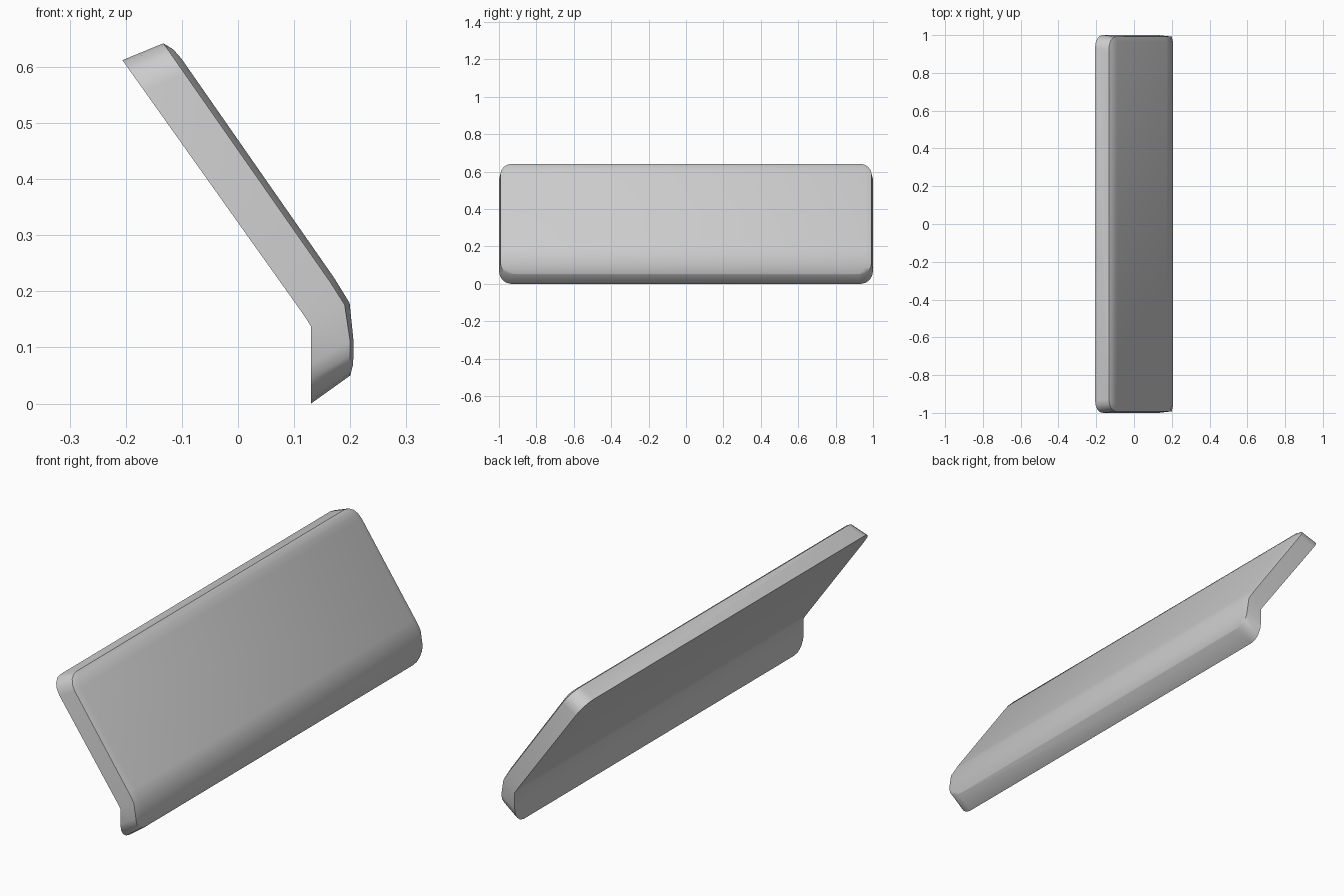
import bpy, bmesh, math
from mathutils import Vector

default = bpy.data.objects.get("Cube")
if default:
    bpy.data.objects.remove(default, do_unlink=True)

RADIUS = 0.065   # corner rounding of the panel outline
INSET = 0.03     # width of the soft rim around the front
STEPS = 5

# Cross-section stations from top to bottom: back point, front rim point, crown offset (x, z)
STATIONS = [
    ((-0.206, 0.612), (-0.133, 0.642), (0.009, 0.006)),
    ((0.115, 0.161), (0.164, 0.217), (0.008, 0.006)),
    ((0.130, 0.138), (0.190, 0.176), (0.009, 0.003)),
    ((0.130, 0.070), (0.200, 0.110), (0.006, 0.000)),
    ((0.130, 0.000), (0.200, 0.050), (0.006, 0.000)),
]


def station(u):
    """Interpolate the cross-section at station number u."""
    i = min(int(u), len(STATIONS) - 2)
    return [Vector(a).lerp(Vector(b), u - i)
            for a, b in zip(STATIONS[i], STATIONS[i + 1])]


# Rows down the panel: (station, distance from end, half width)
corner = []
for k in range(STEPS):
    a = math.pi / 2 * k / (STEPS - 1)
    corner.append((RADIUS * (1 - math.cos(a)), 1 - RADIUS * (1 - math.sin(a))))
length = (Vector(STATIONS[0][1]) - Vector(STATIONS[1][1])).length
rows = [(d / length, d, w) for d, w in corner]
rows += [(1, RADIUS, 1), (2, RADIUS, 1)]
rows += [(4 - d / RADIUS, d, w) for d, w in reversed(corner)]

# Bent panel: one closed ring of points per row, bridged together
bm = bmesh.new()
rings = []
for u, d, w in rows:
    back, rim, lift = station(u)
    crown = rim + lift * min(1, d / 0.025)
    front = w - 0.008
    half = [(back, w), (rim, front), (crown, front - INSET)]
    points = [(p, -y) for p, y in half] + [(p, y) for p, y in reversed(half)]
    rings.append([bm.verts.new((p.x, y, p.y)) for p, y in points])
for r0, r1 in zip(rings, rings[1:]):
    for i in range(len(r0)):
        j = (i + 1) % len(r0)
        bm.faces.new((r0[i], r0[j], r1[j], r1[i]))
bm.faces.new(rings[0])
bm.faces.new(rings[-1])
bmesh.ops.recalc_face_normals(bm, faces=bm.faces)
mesh = bpy.data.meshes.new("bent_panel")
bm.to_mesh(mesh)
bm.free()
panel = bpy.data.objects.new("bent_panel", mesh)
bpy.context.collection.objects.link(panel)

# Plain grey finish
grey = bpy.data.materials.new("light_grey")
grey.use_nodes = True
colour = (0.6, 0.6, 0.6, 1)
grey.diffuse_color = colour
grey.node_tree.nodes["Principled BSDF"].inputs["Base Color"].default_value = colour
mesh.materials.append(grey)

# Smooth surfaces with crisp rim edges
bpy.ops.object.select_all(action='DESELECT')
panel.select_set(True)
bpy.context.view_layer.objects.active = panel
bpy.ops.object.shade_smooth_by_angle(angle=math.radians(42))
